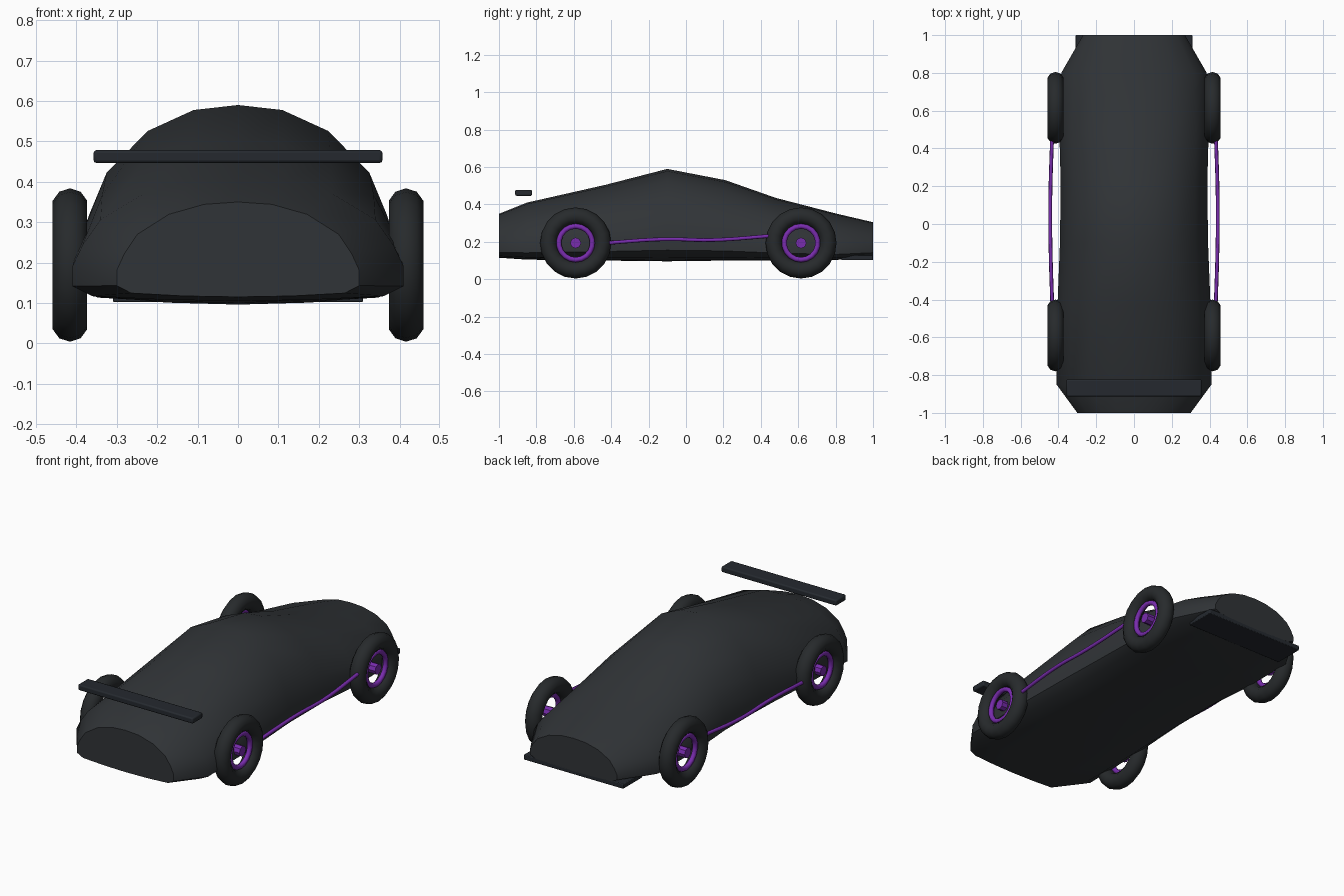
import bpy, bmesh, math

if "Cube" in bpy.data.objects:
    bpy.data.objects.remove(bpy.data.objects["Cube"])


def material(name, colour):
    m = bpy.data.materials.new(name)
    m.diffuse_color = (*colour, 1)
    m.use_nodes = True
    m.node_tree.nodes["Principled BSDF"].inputs["Base Color"].default_value = m.diffuse_color
    return m


DARK = material("dark_paint", (0.03, 0.034, 0.038))
TRIM = material("dark_trim", (0.018, 0.022, 0.028))
RUBBER = material("rubber", (0.02, 0.023, 0.025))
PURPLE = material("purple", (0.19, 0.025, 0.42))


def finish(name, mat, angle=40):
    ob = bpy.context.object
    ob.name = name
    ob.data.materials.append(mat)
    bpy.ops.object.shade_smooth_by_angle(angle=math.radians(angle))
    return ob


def select(ob):
    bpy.ops.object.select_all(action='DESELECT')
    bpy.context.view_layer.objects.active = ob
    ob.select_set(True)


# Body: one normalised half section lofted along y
HALF = [(0, 1), (0.28, 0.975), (0.57, 0.87), (0.83, 0.66), (0.94, 0.45),
        (1, 0.28), (1, 0.12), (0.88, 0.04), (0.45, 0.01), (0, 0)]
SECTION = HALF + [(-x, z) for x, z in HALF[-2:0:-1]]
# y, half width, bottom, top
STATIONS = [(-1, 0.30, 0.115, 0.35), (-0.85, 0.41, 0.105, 0.41),
            (-0.43, 0.405, 0.10, 0.505), (-0.1, 0.392, 0.096, 0.59),
            (0.21, 0.388, 0.10, 0.53), (0.48, 0.395, 0.10, 0.435),
            (0.8, 0.385, 0.103, 0.352), (1, 0.27, 0.12, 0.305)]
bm = bmesh.new()
rings = [[bm.verts.new((x * w, y, b + z * (t - b))) for x, z in SECTION]
         for y, w, b, t in STATIONS]
n = len(SECTION)
for r, s in zip(rings, rings[1:]):
    for i in range(n):
        bm.faces.new((r[i], r[(i + 1) % n], s[(i + 1) % n], s[i]))
bm.faces.new(rings[0])
bm.faces.new(rings[-1])
bmesh.ops.recalc_face_normals(bm, faces=bm.faces)
mesh = bpy.data.meshes.new("body")
bm.to_mesh(mesh)
bm.free()
body = bpy.data.objects.new("body", mesh)
bpy.context.collection.objects.link(body)
select(body)
finish("body", DARK, 50)


# Rear wing and front splitter
def slab(name, loc, size, bevel):
    bpy.ops.mesh.primitive_cube_add(size=1, location=loc)
    ob = bpy.context.object
    ob.scale = size
    bpy.ops.object.transform_apply(location=False, rotation=False, scale=True)
    mod = ob.modifiers.new("bevel", 'BEVEL')
    mod.width, mod.segments = bevel, 2
    finish(name, TRIM)


slab("rear_wing", (0, -0.868, 0.4625), (0.715, 0.09, 0.032), 0.007)
slab("front_splitter", (0, 0.915, 0.116), (0.62, 0.17, 0.028), 0.004)

# Wheels: tyre, rim ring and hub
for side, sx in (("left", -1), ("right", 1)):
    for end, y in (("front", -0.59), ("rear", 0.615)):
        rot = (0, math.pi / 2, 0)
        tag = f"{end}_{side}"
        bpy.ops.mesh.primitive_torus_add(
            major_radius=0.145, minor_radius=0.045, major_segments=20,
            minor_segments=10, location=(sx * 0.416, y, 0.194), rotation=rot)
        finish("tyre_" + tag, RUBBER, 60)
        bpy.ops.mesh.primitive_torus_add(
            major_radius=0.09, minor_radius=0.014, major_segments=18,
            minor_segments=8, location=(sx * 0.425, y, 0.194), rotation=rot)
        finish("rim_" + tag, PURPLE, 60)
        bpy.ops.mesh.primitive_cylinder_add(
            vertices=8, radius=0.029, depth=0.06,
            location=(sx * 0.412, y, 0.194), rotation=rot)
        finish("hub_" + tag, PURPLE)

    # Side accent tube between the wheels
    curve = bpy.data.curves.new("side_tube_" + side, 'CURVE')
    curve.dimensions = '3D'
    curve.bevel_depth = 0.01
    curve.bevel_resolution = 2
    curve.resolution_u = 6
    curve.use_fill_caps = True
    path = [(0.432, -0.45, 0.192), (0.442, -0.12, 0.214),
            (0.443, 0.14, 0.210), (0.433, 0.48, 0.234)]
    sp = curve.splines.new('BEZIER')
    sp.bezier_points.add(len(path) - 1)
    for p, (x, y, z) in zip(sp.bezier_points, path):
        p.co = (sx * x, y, z)
        p.handle_left_type = p.handle_right_type = 'AUTO'
    tube = bpy.data.objects.new("side_tube_" + side, curve)
    curve.materials.append(PURPLE)
    bpy.context.collection.objects.link(tube)
